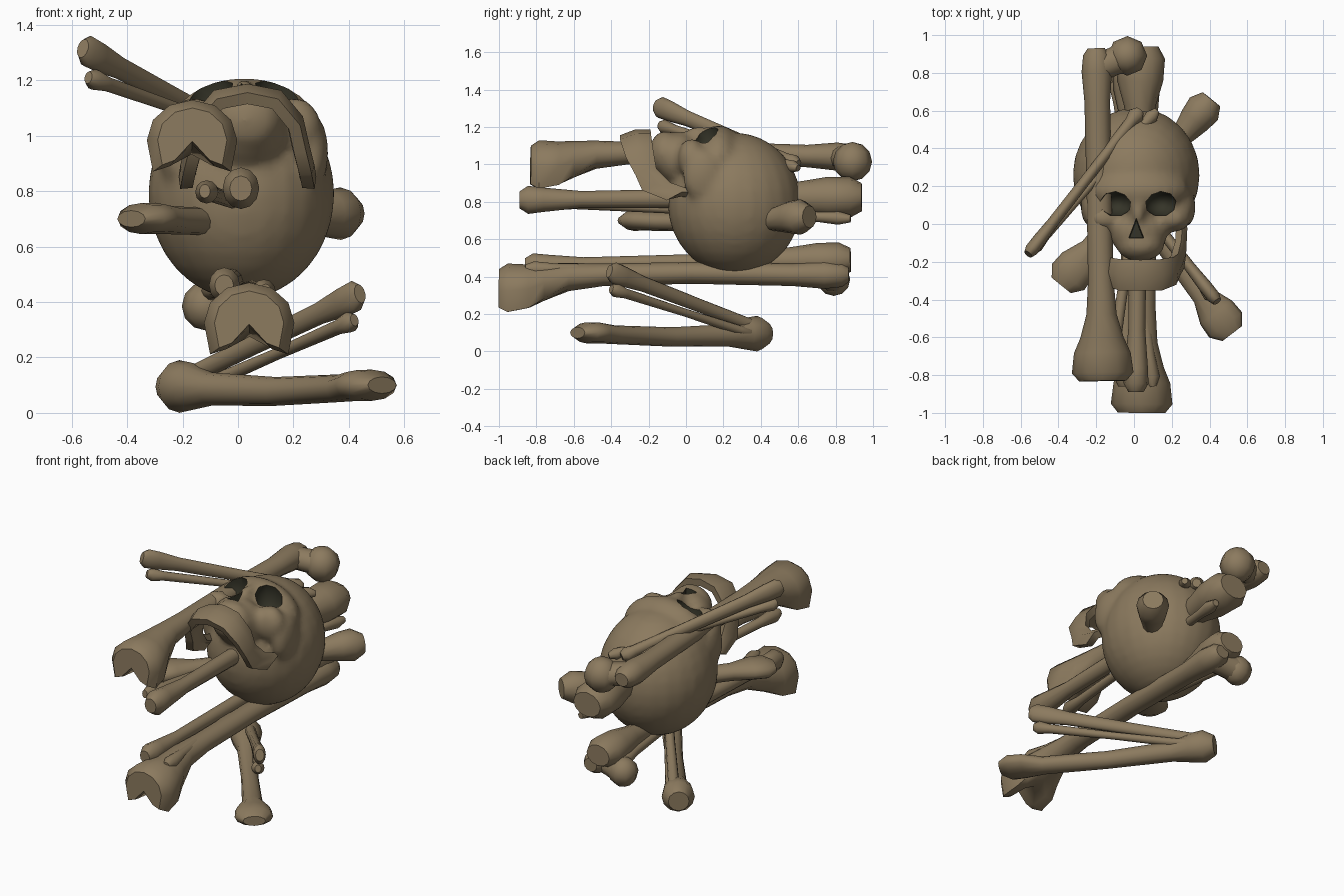
import bpy, bmesh, math
from mathutils import Vector, Matrix

if "Cube" in bpy.data.objects:
    bpy.data.objects.remove(bpy.data.objects["Cube"])


def material(name, rgb):
    m = bpy.data.materials.new(name)
    m.diffuse_color = (*rgb, 1)
    m.use_nodes = True
    m.node_tree.nodes["Principled BSDF"].inputs["Base Color"].default_value = m.diffuse_color
    return m


BONE = material("old bone brown", (0.262, 0.196, 0.114))
DARK = material("dark socket", (0.035, 0.034, 0.021))


def smooth(ob, angle=48):
    bpy.ops.object.select_all(action='DESELECT')
    ob.select_set(True)
    bpy.context.view_layer.objects.active = ob
    bpy.ops.object.shade_smooth_by_angle(angle=math.radians(angle))


def finish(bm, name):
    bmesh.ops.recalc_face_normals(bm, faces=bm.faces)
    me = bpy.data.meshes.new(name)
    bm.to_mesh(me)
    bm.free()
    me.materials.append(BONE)
    me.materials.append(DARK)
    ob = bpy.data.objects.new(name, me)
    bpy.context.collection.objects.link(ob)
    return ob


def ball(bm, c, r, seg=16, rings=10):
    mat = Matrix.Translation(c) @ Matrix.Diagonal((*r, 1))
    bmesh.ops.create_uvsphere(bm, u_segments=seg, v_segments=rings, radius=1, matrix=mat)


def loft(bm, p0, p1, sections, n=12):
    """Sections: (t, side radius, up radius, up offset, notch below)."""
    p0, p1 = Vector(p0), Vector(p1)
    d = p1 - p0
    side = d.cross(Vector((0, 0, 1))).normalized()
    up = side.cross(d).normalized()
    rings = []
    for t, rx, rz, off, notch in sections:
        ring = []
        for i in range(n):
            a = 2 * math.pi * i / n
            s, c = math.sin(a), math.cos(a)
            if s < -.01 and notch:          # squared lower lobes with a groove
                s = -abs(s) ** .35
            z = rz * s + off
            if s < 0:
                z += notch * max(0, 1 - abs(c) / 0.75)
            ring.append(bm.verts.new(p0 + d * t + side * rx * c + up * z))
        rings.append(ring)
    for a, b in zip(rings, rings[1:]):
        for i in range(n):
            j = (i + 1) % n
            bm.faces.new((a[i], a[j], b[j], b[i]))
    bm.faces.new(rings[0])
    bm.faces.new(rings[-1])


def bone(name, p0, p1, sections, n=12, scale=1.0):
    bm = bmesh.new()
    loft(bm, p0, p1, [(t, rx * scale, rz * scale, o, k) for t, rx, rz, o, k in sections], n)
    ob = finish(bm, name)
    smooth(ob)
    return ob


# Long-bone profiles
FEMUR = [(0, .125, .115, -.085, .11), (.025, .163, .145, -.085, .13), (.085, .15, .13, -.075, .07),
         (.13, .115, .105, -.045, .02), (.2, .08, .075, -.012, 0), (.3, .068, .06, 0, 0),
         (.55, .066, .058, .01, 0), (.84, .068, .06, 0, 0), (.93, .08, .075, 0, 0),
         (.98, .07, .065, 0, 0), (1, .045, .04, 0, 0)]
TIBIA = [(0, .04, .045, 0, 0), (.025, .066, .075, 0, 0), (.07, .062, .065, 0, 0), (.18, .045, .045, 0, 0),
         (.5, .047, .052, 0, 0), (.74, .056, .068, 0, 0), (.83, .085, .09, 0, 0), (.9, .122, .11, 0, 0),
         (.965, .13, .11, 0, 0), (1, .095, .075, 0, 0)]
FIBULA = [(0, .02, .025, 0, 0), (.03, .042, .042, 0, 0), (.1, .03, .03, 0, 0), (.5, .024, .024, 0, 0),
          (.9, .028, .028, 0, 0), (.96, .04, .036, 0, 0), (1, .02, .02, 0, 0)]
HUMERUS = [(0, .065, .03, 0, 0), (.045, .11, .056, 0, 0), (.11, .105, .056, 0, 0), (.2, .06, .05, -.01, 0),
           (.5, .05, .052, -.02, 0), (.8, .058, .06, -.01, 0), (.89, .085, .085, 0, 0),
           (.95, .095, .095, 0, 0), (1, .06, .06, 0, 0)]
ULNA = [(0, .025, .035, 0, 0), (.03, .036, .058, 0, 0), (.1, .036, .055, 0, 0), (.22, .03, .042, 0, 0),
        (.6, .028, .036, 0, 0), (.92, .032, .034, 0, 0), (.97, .045, .042, 0, 0), (1, .025, .025, 0, 0)]


def femur(name, p0, p1, head, r):
    bone(name, p0, p1, FEMUR)
    bm = bmesh.new()
    root = Vector(p0).lerp(Vector(p1), .94)
    loft(bm, root, head, [(0, .075, .065, 0, 0), (.6, .075, .07, 0, 0), (1, r * .9, r * .85, 0, 0)], 10)
    ball(bm, head, (r, r, r), 8, 6)
    smooth(finish(bm, name + "_head"))


# Thigh bones lying front to back
femur("upper_thigh_bone", (-.165, -.83, 1.07), (-.2, .93, 1.04), (-.035, .89, 1.015), .105)
femur("lower_thigh_bone", (.04, -1.0, .41), (.06, .87, .41), (-.115, .79, .385), .088)

# Shin bones, each with its thin partner
bone("middle_shin_bone", (.01, -.89, .81), (.035, .94, .825), TIBIA)
bone("middle_thin_bone", (-.12, -.76, .8), (.12, .88, .71), FIBULA)
bone("lower_shin_bone", (-.05, -.86, .46), (.0, .88, .49), TIBIA, scale=.85)
bone("lower_thin_bone", (.1, -.86, .44), (-.1, .8, .44), FIBULA)

# Upper arm bones lying diagonally
bone("middle_arm_bone", (-.385, -.325, .7), (.41, .66, .72), HUMERUS)
bone("bottom_arm_bone", (.52, -.58, .1), (-.25, .43, .095), HUMERUS)

# Forearm pairs
bone("upper_forearm_bone", (-.56, -.16, 1.315), (.03, .6, 1.0), ULNA)
bone("upper_forearm_thin_bone", (-.54, -.14, 1.21), (.12, .6, .98), FIBULA, scale=.9)
bone("bottom_forearm_bone", (.44, -.41, .43), (-.2, .4, .12), ULNA)
bone("bottom_forearm_thin_bone", (.42, -.4, .335), (-.14, .36, .09), FIBULA, scale=.9)

# Skull: cranium and face masses fused, facing up
CX = .022
bm = bmesh.new()
ball(bm, (.012, .26, .79), (.337, .358, .38), 24, 16)
ball(bm, (CX, .175, 1.02), (.275, .14, .19))         # brow
ball(bm, (CX, .07, 1.1), (.045, .1, .11))            # nose bridge
ball(bm, (CX, -.04, 1.03), (.16, .13, .145))         # upper jaw
ball(bm, (CX + .01, -.11, 1.06), (.13, .09, .12))    # tooth row
for s in (-1, 1):
    ball(bm, (CX + s * .18, .03, 1.03), (.1, .075, .11))    # cheekbone
    ball(bm, (CX + s * .245, .09, .94), (.06, .11, .14))    # cheek arch
skull = finish(bm, "skull")

# Eye and nose cutters
bm = bmesh.new()
for s in (-1, 1):
    ball(bm, (CX + s * .118, .108, 1.14), (.086, .07, .12), 9, 8)
bmesh.ops.create_cone(bm, cap_ends=True, segments=3, radius1=.045, radius2=.06, depth=.16,
                      matrix=Matrix.Translation((.012, -.04, 1.15)) @ Matrix.Diagonal((.85, 1.25, 1, 1)))
cutter = finish(bm, "socket_cutter")
for p in cutter.data.polygons:
    p.material_index = 1
cutter.hide_render = True

mod = skull.modifiers.new("fuse", 'REMESH')
mod.mode, mod.voxel_size = 'VOXEL', .022
mod = skull.modifiers.new("soften", 'SMOOTH')
mod.factor, mod.iterations = .5, 4
mod = skull.modifiers.new("sockets", 'BOOLEAN')
mod.operation, mod.solver, mod.object = 'DIFFERENCE', 'EXACT', cutter
bpy.context.view_layer.objects.active = skull
for name in ("fuse", "soften", "sockets"):
    bpy.ops.object.modifier_apply(modifier=name)
bpy.data.objects.remove(cutter)
smooth(skull)

# Lower jaw: a U-shaped band (half width, low y, high y, z), mirrored
HALF = [(0, -.345, -.19, 1.145), (.1, -.345, -.19, 1.125), (.17, -.315, -.18, 1.04),
        (.19, -.265, -.165, .95), (.21, -.23, -.09, .87), (.22, -.1, .05, .82)]
stations = [(-x, a, b, z) for x, a, b, z in reversed(HALF[1:])] + HALF
bm = bmesh.new()
cols = []
for x, a, b, z in stations:
    k = 1 if x > 0 else -1 if x < 0 else 0
    cols.append([bm.verts.new((CX + .012 + x + k * o, y, z + h)) for y, o, h in
                 ((a, 0, -.01), ((a + b) / 2, .01, .02), (b, -.01, .02))])
for p, q in zip(cols, cols[1:]):
    for i in (0, 1):
        bm.faces.new((p[i], q[i], q[i + 1], p[i + 1]))
jaw = finish(bm, "lower_jaw")
mod = jaw.modifiers.new("thickness", 'SOLIDIFY')
mod.thickness, mod.offset = .045, 0
bpy.context.view_layer.objects.active = jaw
bpy.ops.object.modifier_apply(modifier="thickness")
smooth(jaw)
